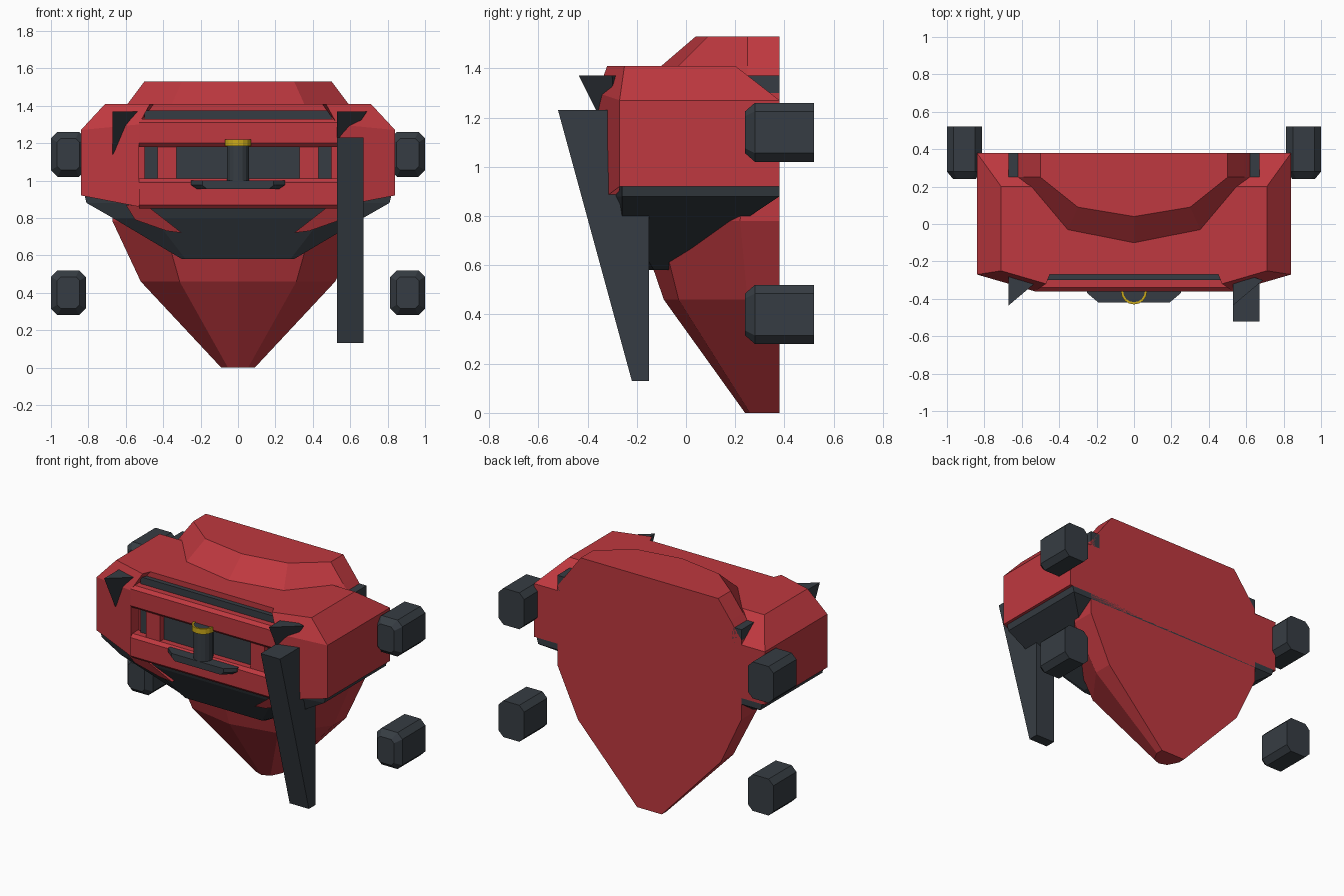
import bpy, bmesh, math

cube = bpy.data.objects.get("Cube")
if cube:
    bpy.data.objects.remove(cube)


def material(name, rgb):
    m = bpy.data.materials.new(name)
    m.use_nodes = True
    m.diffuse_color = (*rgb, 1)
    m.node_tree.nodes["Principled BSDF"].inputs["Base Color"].default_value = (*rgb, 1)
    return m


RED = material("red armour", (0.52, 0.04, 0.05))
DARK = material("dark metal", (0.037, 0.046, 0.056))
YELLOW = material("yellow trim", (0.6, 0.4, 0.01))


def loft(name, rings, mat, closed=False):
    """Skin matching rings of points; cap the ends, or join them when closed."""
    bm = bmesh.new()
    loops = [[bm.verts.new(p) for p in ring] for ring in rings]
    pairs = list(zip(loops, loops[1:]))
    if closed:
        pairs.append((loops[-1], loops[0]))
    else:
        bm.faces.new(loops[0])
        bm.faces.new(loops[-1])
    n = len(loops[0])
    for a, b in pairs:
        for i in range(n):
            j = (i + 1) % n
            bm.faces.new((a[i], a[j], b[j], b[i]))
    bmesh.ops.recalc_face_normals(bm, faces=bm.faces)
    mesh = bpy.data.meshes.new(name)
    bm.to_mesh(mesh)
    bm.free()
    mesh.materials.append(mat)
    ob = bpy.data.objects.new(name, mesh)
    bpy.context.collection.objects.link(ob)
    return ob


def mirrored(half):
    """Close a +x half outline across the centre plane."""
    return half + [(-x, y, z) for x, y, z in reversed(half) if x > 0]


def across(name, profile, x0, x1, mat):
    """Extrude a side profile of (y, z) points along x."""
    return loft(name, [[(x, y, z) for y, z in profile] for x in (x0, x1)], mat)


def box(name, x, y, z, mat):
    return across(name, [(y[0], z[0]), (y[1], z[0]), (y[1], z[1]), (y[0], z[1])], *x, mat)


def circle(r, y, z, n=16):
    return [(r * math.cos(math.tau * i / n), y + r * math.sin(math.tau * i / n), z) for i in range(n)]


BACK = 0.38

# Rear hull: faceted half cone with a domed top and flat back
hull = []
for z, w, side, mid, front in [
    (0, 0.09, 0.33, 0.26, 0.24),
    (0.46, 0.52, 0.25, -0.03, -0.09),
    (0.78, 0.67, 0.22, -0.11, -0.2),
    (1.3, 0.67, 0.25, -0.11, -0.18),
    (1.41, 0.59, 0.25, -0.03, -0.1),
    (1.53, 0.5, 0.25, 0.09, 0.04),
]:
    hull.append(mirrored([(w, BACK, z), (w, side, z), (w * 0.6, mid, z), (0, front, z)]))
loft("rear_hull", hull, RED)

# Chest shell with a notch in front for the grille
chest = [
    [(0.84, BACK, 0.92), (0.84, -0.27, 0.92), (0.53, -0.35, 0.86), (0.53, -0.27, 0.86)],
    [(0.84, BACK, 1.27), (0.84, -0.27, 1.27), (0.53, -0.36, 1.3), (0.53, -0.27, 1.3)],
    [(0.71, 0.2, 1.41), (0.71, -0.25, 1.41), (0.47, -0.32, 1.41), (0.45, -0.27, 1.41)],
]
loft("chest_shell", [mirrored(r) for r in chest], RED)

# Dark underside tapering below the chest
under = []
for z, w, fx, side, front, back in [
    (0.92, 0.82, 0.53, -0.26, -0.32, BACK),
    (0.88, 0.81, 0.52, -0.26, -0.31, BACK),
    (0.8, 0.67, 0.45, -0.26, -0.28, 0.26),
    (0.58, 0.3, 0.28, -0.13, -0.15, -0.02),
]:
    under.append(mirrored([(w, back, z), (w, side, z), (fx, front, z)]))
loft("chest_underside", under, DARK)

# Grille: dark panel, two horizontal bars, two uprights
box("grille_panel", (-0.5, 0.5), (-0.3, -0.26), (0.9, 1.375), DARK)
for name, low, high in (("lower_bar", 0.85, 1.01), ("upper_bar", 1.18, 1.33)):
    c = 0.02
    across(name, [(-0.28, low), (-0.34, low), (-0.36, low + c), (-0.36, high - c),
                  (-0.34, high), (-0.28, high)], -0.53, 0.53, RED)
for side, s in (("left", 1), ("right", -1)):
    box(side + "_grille_upright", (s * 0.33, s * 0.43), (-0.34, -0.28), (1.0, 1.19), RED)
    # Red fang below the chest
    fang = [(0.6, 0.87), (0.48, 0.86), (0.3, 0.72), (0.38, 0.73), (0.55, 0.79)]
    loft(side + "_fang", [[(s * x, -0.32 + d + (0.87 - z) * 0.42, z) for x, z in fang]
                          for d in (0, 0.1)], RED)
    # Rear vent block
    box(side + "_rear_vent", (s * 0.6, s * 0.67), (0.25, BACK), (1.27, 1.37), DARK)

# Tapered shelf and round post with a yellow rim
shelf = [(0.25, -0.34), (0.25, -0.37), (0.19, -0.42), (-0.19, -0.42), (-0.25, -0.37), (-0.25, -0.34)]
loft("shelf", [[(x * k, y, z) for x, y in shelf]
               for z, k in ((0.955, 0.88), (0.975, 1), (1.0, 1))], DARK)
loft("post", [circle(0.06, -0.36, z) for z in (0.98, 1.215)], DARK)
loft("post_rim", [circle(r, -0.36, z) for r, z in
                  ((0.07, 1.185), (0.07, 1.22), (0.058, 1.22), (0.058, 1.185))], YELLOW, closed=True)

# Pointed horns on the shoulders
for side, x in (("left", 0.53), ("right", -0.67)):
    top = [(x, -0.435, 1.37), (x, -0.25, 1.37), (x + 0.16, -0.3, 1.37)]
    tip = [(x, -0.32, 1.14), (x, -0.28, 1.14), (x + 0.01, -0.29, 1.14)]
    loft(side + "_horn", [top, tip], DARK)

# Long hanging blade on one side
across("hanging_blade", [(-0.52, 1.23), (-0.15, 1.23), (-0.15, 0.13), (-0.22, 0.13)], 0.53, 0.67, DARK)


# Four chamfered side blocks
def octagon(cx, cz, w, h, c, y):
    half = [(w - c, -h), (w, c - h), (w, h - c), (w - c, h)]
    pts = half + [(-a, -b) for a, b in half]
    return [(cx + a, y, cz + b) for a, b in pts]


for side, s in (("left", 1), ("right", -1)):
    for level, z in (("upper", 1.14), ("lower", 0.4)):
        loft(f"{side}_{level}_block", [
            octagon(s * 0.907, z, 0.06, 0.085, 0.02, 0.24),
            octagon(s * 0.907, z, 0.093, 0.12, 0.035, 0.28),
            octagon(s * 0.907, z, 0.093, 0.12, 0.035, 0.52)], DARK)
